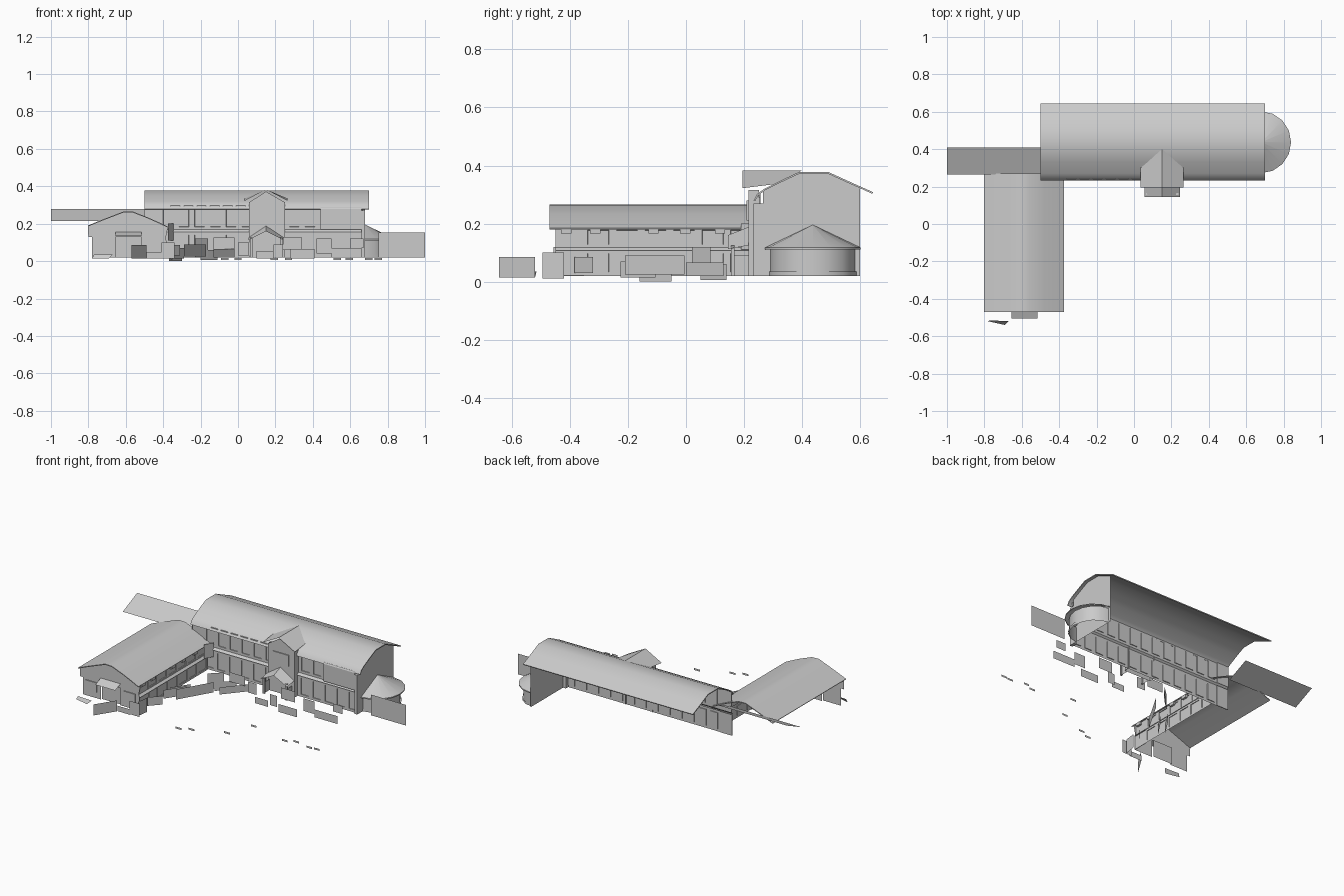
import bpy, bmesh, math

grey = bpy.data.materials.new("plain grey")
grey.diffuse_color = (0.6, 0.6, 0.6, 1)


def finish(name, bm, smooth=False):
    mesh = bpy.data.meshes.new(name)
    bm.to_mesh(mesh)
    bm.free()
    mesh.materials.append(grey)
    ob = bpy.data.objects.new(name, mesh)
    bpy.context.collection.objects.link(ob)
    if smooth:
        bpy.ops.object.select_all(action='DESELECT')
        ob.select_set(True)
        bpy.context.view_layer.objects.active = ob
        bpy.ops.object.shade_smooth_by_angle(angle=math.radians(35))
    return ob


def faces(name, polys):
    """Sheet made of a few polygons."""
    bm = bmesh.new()
    for poly in polys:
        bm.faces.new([bm.verts.new(p) for p in poly])
    bmesh.ops.remove_doubles(bm, verts=bm.verts, dist=0.0005)
    return finish(name, bm)


def sweep(name, a, b, thick=0):
    """Sheet or thin slab between two matching rails of points."""
    bm = bmesh.new()
    va, vb = [bm.verts.new(p) for p in a], [bm.verts.new(p) for p in b]
    for i in range(len(a) - 1):
        bm.faces.new((va[i], va[i + 1], vb[i + 1], vb[i]))
    if thick:
        bmesh.ops.recalc_face_normals(bm, faces=bm.faces)
        if sum(f.normal.z for f in bm.faces) < 0:
            bmesh.ops.reverse_faces(bm, faces=bm.faces)
        bmesh.ops.solidify(bm, geom=bm.faces[:], thickness=thick)
    return finish(name, bm, True)


def upright(name, p, q, z0, z1):
    """Vertical plate standing on the plan line p-q."""
    return faces(name, [[(*p, z0), (*q, z0), (*q, z1), (*p, z1)]])


def window_wall(name, p, q, z0, z1, n, margin=0.012, depth=-0.004):
    """Vertical wall with n recessed windows along the plan line p-q."""
    bm = bmesh.new()
    pts = [(p[0] + (q[0] - p[0]) * i / n, p[1] + (q[1] - p[1]) * i / n) for i in range(n + 1)]
    low = [bm.verts.new((*c, z0)) for c in pts]
    top = [bm.verts.new((*c, z1)) for c in pts]
    cells = [bm.faces.new((low[i], low[i + 1], top[i + 1], top[i])) for i in range(n)]
    for f in cells:
        bmesh.ops.inset_region(bm, faces=[f], thickness=margin, use_boundary=True)
        bmesh.ops.inset_region(bm, faces=[f], thickness=0.001, depth=depth)
    return finish(name, bm)


def box(name, x0, x1, y0, y1, z0, z1):
    bm = bmesh.new()
    bmesh.ops.create_cube(bm, size=1)
    for v in bm.verts:
        v.co = ((x0 + x1) / 2 + v.co.x * (x1 - x0), (y0 + y1) / 2 + v.co.y * (y1 - y0),
                (z0 + z1) / 2 + v.co.z * (z1 - z0))
    return finish(name, bm)


# Main hall roof: rounded profile, open underneath
hall = [(0.233, 0.28), (0.245, 0.302), (0.27, 0.32), (0.33, 0.35), (0.39, 0.378),
        (0.49, 0.378), (0.56, 0.346), (0.645, 0.308)]
sweep("hall_roof", [(-0.5, y, z) for y, z in hall], [(0.7, y, z) for y, z in hall], 0.006)

# Hall right gable wall
gable = [(0.265, 0.02), (0.6, 0.02), (0.6, 0.326)] + [(y, z) for y, z in hall[6:2:-1]] + [(0.265, 0.315)]
faces("hall_end_wall", [[(0.68, y, z) for y, z in gable]])

# Hall front wall: two storeys of windows, sill band and cornice blocks
window_wall("hall_upper_wall", (-0.5, 0.252), (0.68, 0.252), 0.168, 0.305, 14, 0.022)
window_wall("hall_lower_wall", (-0.5, 0.246), (0.68, 0.246), 0.02, 0.155, 14, 0.022)
faces("hall_sill", [[(-0.5, 0.238, 0.155), (0.68, 0.238, 0.155), (0.68, 0.252, 0.168), (-0.5, 0.252, 0.168)]])
for i in range(6):
    x = -0.36 + i * 0.07
    box(f"hall_cornice_block_{i}", x, x + 0.05, 0.24, 0.254, 0.288, 0.298)
upright("hall_end_bay", (0.44, 0.236), (0.66, 0.236), 0.168, 0.29)
box("hall_corner_post", 0.66, 0.68, 0.232, 0.27, 0.02, 0.27)

# Central entrance bay with its gabled roof
upright("entrance_wall", (0.06, 0.215), (0.25, 0.215), 0.02, 0.315)
faces("entrance_gable", [[(0.06, 0.215, 0.315), (0.25, 0.215, 0.315), (0.15, 0.215, 0.372)]])
box("entrance_window", 0.10, 0.21, 0.209, 0.215, 0.21, 0.28)
for n, x in enumerate((0.06, 0.25)):
    upright(f"entrance_cheek_{n}", (x, 0.215), (x, 0.252), 0.02, 0.315)
faces("entrance_roof", [
    [(0.035, 0.195, 0.322), (0.15, 0.195, 0.383), (0.15, 0.4, 0.383), (0.035, 0.30, 0.335)],
    [(0.15, 0.195, 0.383), (0.265, 0.195, 0.322), (0.265, 0.30, 0.335), (0.15, 0.4, 0.383)]])

# Entrance porch
faces("porch_roof", [
    [(0.055, 0.145, 0.112), (0.15, 0.145, 0.16), (0.15, 0.215, 0.188), (0.055, 0.215, 0.125)],
    [(0.15, 0.145, 0.16), (0.245, 0.145, 0.112), (0.245, 0.215, 0.125), (0.15, 0.215, 0.188)]])
for n, x in enumerate((0.065, 0.225)):
    box(f"porch_post_{n}", x, x + 0.012, 0.155, 0.167, 0.02, 0.125)
    upright(f"porch_side_{n}", (x + 0.006, 0.16), (x + 0.006, 0.215), 0.02, 0.09)


# Round bay on the hall end: faceted wall, ledge and half-cone roof
def arc(rx, ry, z, n=8):
    return [(0.68 + rx * math.cos(t), 0.437 + ry * math.sin(t), z)
            for t in (math.pi * (i / n - 0.5) for i in range(n + 1))]


sweep("bay_wall", arc(0.13, 0.145, 0.02), arc(0.13, 0.145, 0.115))
sweep("bay_sill", arc(0.135, 0.15, 0.02), arc(0.135, 0.15, 0.035))
sweep("bay_eave", arc(0.16, 0.165, 0.11), arc(0.16, 0.165, 0.117))
sweep("bay_roof", arc(0.16, 0.165, 0.117), arc(0.001, 0.001, 0.195))

# Side wing roof: rounded profile running front to back
wing = [(-0.803, 0.19), (-0.74, 0.216), (-0.67, 0.243), (-0.61, 0.266), (-0.56, 0.264),
        (-0.48, 0.233), (-0.42, 0.206), (-0.375, 0.184)]
sweep("wing_roof", [(x, -0.47, z) for x, z in wing], [(x, 0.27, z) for x, z in wing], 0.005)

# Wing court-side wall, two storeys with a sill band
window_wall("wing_upper_wall", (-0.39, -0.45), (-0.39, 0.24), 0.115, 0.19, 7, 0.018)
window_wall("wing_lower_wall", (-0.382, -0.45), (-0.382, 0.24), 0.02, 0.11, 7, 0.018)
faces("wing_sill", [[(-0.375, -0.45, 0.107), (-0.375, 0.22, 0.107), (-0.39, 0.22, 0.118), (-0.39, -0.45, 0.118)]])
for i, y in enumerate((-0.43, -0.33, -0.13, -0.02, 0.1)):
    box(f"wing_cornice_block_{i}", -0.39, -0.377, y, y + 0.035, 0.165, 0.185)
upright("corner_link", (-0.375, 0.19), (-0.345, 0.245), 0.11, 0.2)

# Wing front wall, doorway, canopy and porch ceiling
upright("wing_front_left", (-0.78, -0.45), (-0.655, -0.45), 0.02, 0.135)
upright("wing_front_right", (-0.515, -0.45), (-0.385, -0.45), 0.02, 0.135)
top = [(x, -0.45, z - 0.005) for x, z in wing]
faces("wing_front_gable", [[(-0.8, -0.45, 0.13), (-0.385, -0.45, 0.13)] + top[::-1]])
upright("wing_door", (-0.655, -0.44), (-0.515, -0.44), 0.02, 0.13)
faces("wing_canopy", [[(-0.655, -0.505, 0.135), (-0.515, -0.505, 0.135), (-0.515, -0.45, 0.157), (-0.655, -0.45, 0.157)]])
for n, (x0, x1) in enumerate([(-0.76, -0.68), (-0.49, -0.41)]):
    box(f"wing_window_frame_{n}", x0, x1, -0.456, -0.45, 0.06, 0.12)

# Loose roof sheet on the left and boundary panel on the right
faces("left_lean_roof", [[(-1, 0.265, 0.215), (-0.5, 0.265, 0.215), (-0.5, 0.41, 0.28), (-1, 0.41, 0.28)]])
upright("right_panel", (0.75, 0.27), (1.0, 0.27), 0.02, 0.152)

# Shrub plates facing the front: x0, x1, y, z0, z1
for n, (x0, x1, y, z0, z1) in enumerate([
        (-0.41, -0.34, -0.51, 0.015, 0.1), (-0.49, -0.4, -0.517, 0.015, 0.05),
        (-0.13, -0.02, 0.1, 0.065, 0.125), (0.0, 0.06, 0.1, 0.03, 0.1),
        (0.1, 0.19, 0.03, 0.015, 0.055), (0.19, 0.24, 0.05, 0.02, 0.09),
        (0.24, 0.34, 0.09, 0.06, 0.13), (0.28, 0.41, 0.01, 0.015, 0.065),
        (0.42, 0.5, 0.06, 0.04, 0.12), (0.5, 0.66, 0.06, 0.02, 0.07),
        (0.6, 0.67, 0.1, 0.07, 0.12)]):
    upright(f"front_shrub_{n}", (x0, y), (x1, y), z0, z1)

# Shrub plates set diagonally round the inner corner: ends, z0, z1
for n, (p, q, z0, z1) in enumerate([
        ((-0.36, -0.495), (-0.35, -0.42), 0.01, 0.1), ((-0.37, -0.385), (-0.31, -0.32), 0.03, 0.085),
        ((-0.37, -0.225), (-0.29, -0.105), 0.015, 0.07), ((-0.29, -0.21), (-0.17, -0.005), 0.025, 0.09),
        ((-0.37, -0.16), (-0.3, -0.05), 0.0, 0.06), ((-0.23, 0.02), (-0.16, 0.085), 0.02, 0.12),
        ((-0.2, 0.05), (-0.11, 0.14), 0.005, 0.06), ((-0.13, 0.0), (-0.02, 0.13), 0.02, 0.065),
        ((-0.57, -0.645), (-0.49, -0.52), 0.015, 0.085)]):
    upright(f"corner_shrub_{n}", p, q, z0, z1)

# Low shrub before the wing and thin kerb strips in the court
faces("low_shrub", [[(-0.78, -0.52, 0.015), (-0.69, -0.54, 0.015), (-0.67, -0.52, 0.035), (-0.77, -0.515, 0.035)]])
for n, (x, y) in enumerate([(-0.07, -0.5), (0.0, -0.47), (0.195, -0.39), (0.27, -0.225),
                            (0.53, -0.285), (0.595, -0.26), (0.7, -0.28), (0.75, -0.275)]):
    upright(f"kerb_strip_{n}", (x - 0.02, y), (x + 0.02, y), 0.005, 0.017)
